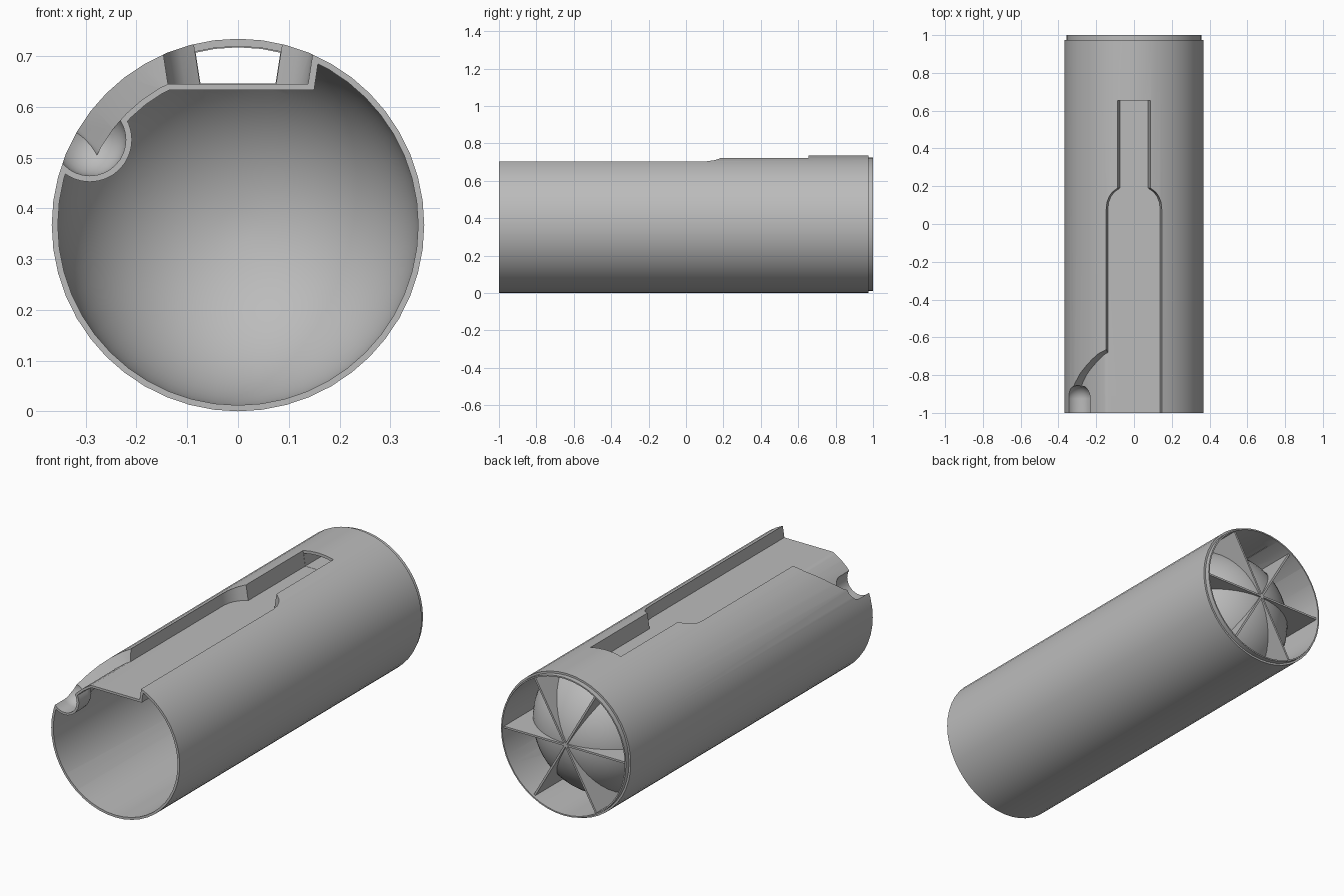
import bpy, bmesh
from math import sin, cos, pi, radians
from mathutils import Matrix, Vector

if "Cube" in bpy.data.objects:
    bpy.data.objects.remove(bpy.data.objects["Cube"], do_unlink=True)

R = 0.367        # tube radius, also the height of its axis
WALL = 0.012
DOME_Y = 0.61    # where the domed bulkhead springs from the wall

grey = bpy.data.materials.new("plain grey")
grey.use_nodes = True
grey.diffuse_color = (0.5, 0.5, 0.5, 1)
grey.node_tree.nodes["Principled BSDF"].inputs["Base Color"].default_value = (0.5, 0.5, 0.5, 1)


def make(name, bm, matrix):
    bmesh.ops.transform(bm, matrix=matrix, verts=bm.verts)
    bmesh.ops.recalc_face_normals(bm, faces=bm.faces)
    mesh = bpy.data.meshes.new(name)
    bm.to_mesh(mesh)
    bm.free()
    mesh.materials.append(grey)
    ob = bpy.data.objects.new(name, mesh)
    bpy.context.collection.objects.link(ob)
    return ob


def lathe(name, profile, x=0, z=R, n=48):
    """Solid of revolution about the y direction; profile holds (radius, y)."""
    bm = bmesh.new()
    rings = []
    for r, y in profile:
        if r < 1e-5:
            rings.append([bm.verts.new((0, y, 0))] * n)
        else:
            rings.append([bm.verts.new((r * cos(2 * pi * i / n), y, r * sin(2 * pi * i / n)))
                          for i in range(n)])
    for a, b in zip(rings, rings[1:]):
        for i in range(n):
            j = (i + 1) % n
            bm.faces.new(dict.fromkeys((a[i], a[j], b[j], b[i])))
    return make(name, bm, Matrix.Translation((x, 0, z)))


def dome(r, y, start=0, steps=12):
    """Rounded profile from the start angle to the pole."""
    pts = [(r * cos(a), y + r * sin(a)) for a in
           (start + (pi / 2 - start) * i / steps for i in range(steps))]
    return pts + [(0, y + r)]


def prism(name, plan, z0, z1, draft=0, matrix=Matrix()):
    """Extruded plan whose sides lean outwards in x by the draft."""
    bm = bmesh.new()
    low = [bm.verts.new((x, y, z0)) for x, y in plan]
    top = [bm.verts.new((x + (draft if x > 0 else -draft), y, z1)) for x, y in plan]
    bm.faces.new(low)
    bm.faces.new(top)
    for i in range(len(plan)):
        j = (i + 1) % len(plan)
        bm.faces.new((low[i], low[j], top[j], top[i]))
    return make(name, bm, matrix)


def boolean(ob, tool, operation="DIFFERENCE"):
    mod = ob.modifiers.new("cut", "BOOLEAN")
    mod.operation, mod.solver, mod.object = operation, "EXACT", tool
    bpy.context.view_layer.update()
    deps = bpy.context.evaluated_depsgraph_get()
    mesh = bpy.data.meshes.new_from_object(ob.evaluated_get(deps))
    ob.modifiers.clear()
    ob.data = mesh
    bpy.data.objects.remove(tool, do_unlink=True)
    return ob


# Cutters: stepped top channel, side pocket, rounded side groove
def channel(y0, y1, extra=0):
    half = [(0.138, y0), (0.138, 0.08), (0.134, 0.115), (0.122, 0.145),
            (0.105, 0.168), (0.075, 0.19), (0.075, y1)]
    half = [(x + extra, y + (extra if 0 < y < 0.5 else 0)) for x, y in half]
    plan = half + [(-x, y) for x, y in reversed(half)]
    return prism("channel_cutter", plan, 0.645 - extra, 0.8, 0.024)


def pocket(y0, extra=0):
    edge = [(0.13, -0.66), (0.07, -0.69), (0.014, -0.735), (-0.05, -0.79),
            (-0.10, -0.845), (-0.13, -0.90)]
    plan = [(0.13, y0)] + [(x, y + extra) for x, y in edge] + [(-0.13, y0)]
    turn = Matrix.Translation((0, 0, R)) @ Matrix.Rotation(radians(-43), 4, "Y")
    ob = prism("pocket_cutter", plan, 0.2, 0.5, 0, turn)
    r = 0.311 - extra
    return boolean(ob, lathe("core", [(0, -1.5), (r, -1.5), (r, 0), (0, 0)]))


def groove(y0, extra=0):
    r = 0.071 + extra
    return lathe("groove_cutter", [(0, y0), (r, y0)] + dome(r, -0.925, 0, 8),
                 -0.292, 0.535, 32)


def ball(r):
    return lathe("dome_solid", [(0, DOME_Y - r)] + dome(r, DOME_Y, -pi / 2 + 0.1, 24))


# Inner chamber, kept one wall away from every cut
ri = R - WALL
chamber = lathe("chamber_cutter", [(0, -1.1), (ri, -1.1)] + dome(ri, DOME_Y, 0, 16))
for tool in (channel(-1.2, 1.2, WALL), pocket(-1.2, WALL), groove(-1.2, WALL)):
    boolean(chamber, tool)

# Cavity behind the dome
cavity = lathe("cavity_cutter", [(0, DOME_Y - 0.01), (0.35, DOME_Y - 0.01), (0.35, 1.1), (0, 1.1)])
boolean(cavity, ball(R))

# Channel continuing under the rear skin
tunnel = channel(-0.5, 0.93, -0.001)
boolean(tunnel, lathe("tunnel_limit", [(0, 0.3), (0.352, 0.3), (0.352, 1.2), (0, 1.2)]), "INTERSECT")

# Tube with stepped rear rim
tube = lathe("tube_body", [(0, -1), (R, -1), (R, 0.975), (0.357, 0.975), (0.357, 1), (0, 1)])
for tool in (chamber, cavity, channel(-1.1, 0.655), tunnel, pocket(-1.1), groove(-1.1)):
    boolean(tube, tool)

# Radial fins between the dome and the rim
parts = [tube]
for k in range(3):
    turn = Matrix.Translation((0, 0, R)) @ Matrix.Rotation(k * pi / 3, 4, "Y")
    plan = [(-0.353, 0.63), (0.353, 0.63), (0.353, 0.985), (-0.353, 0.985)]
    fin = prism("fin_pair_%d" % (k + 1), plan, -0.005, 0.005, 0, turn)
    parts.append(boolean(fin, ball(0.363)))

# Smooth shading with crisp edges
for ob in bpy.context.view_layer.objects:
    ob.select_set(ob in parts)
bpy.context.view_layer.objects.active = tube
bpy.ops.object.shade_smooth_by_angle(angle=radians(30))
weighted = tube.modifiers.new("even_shading", "WEIGHTED_NORMAL")
weighted.keep_sharp = True
